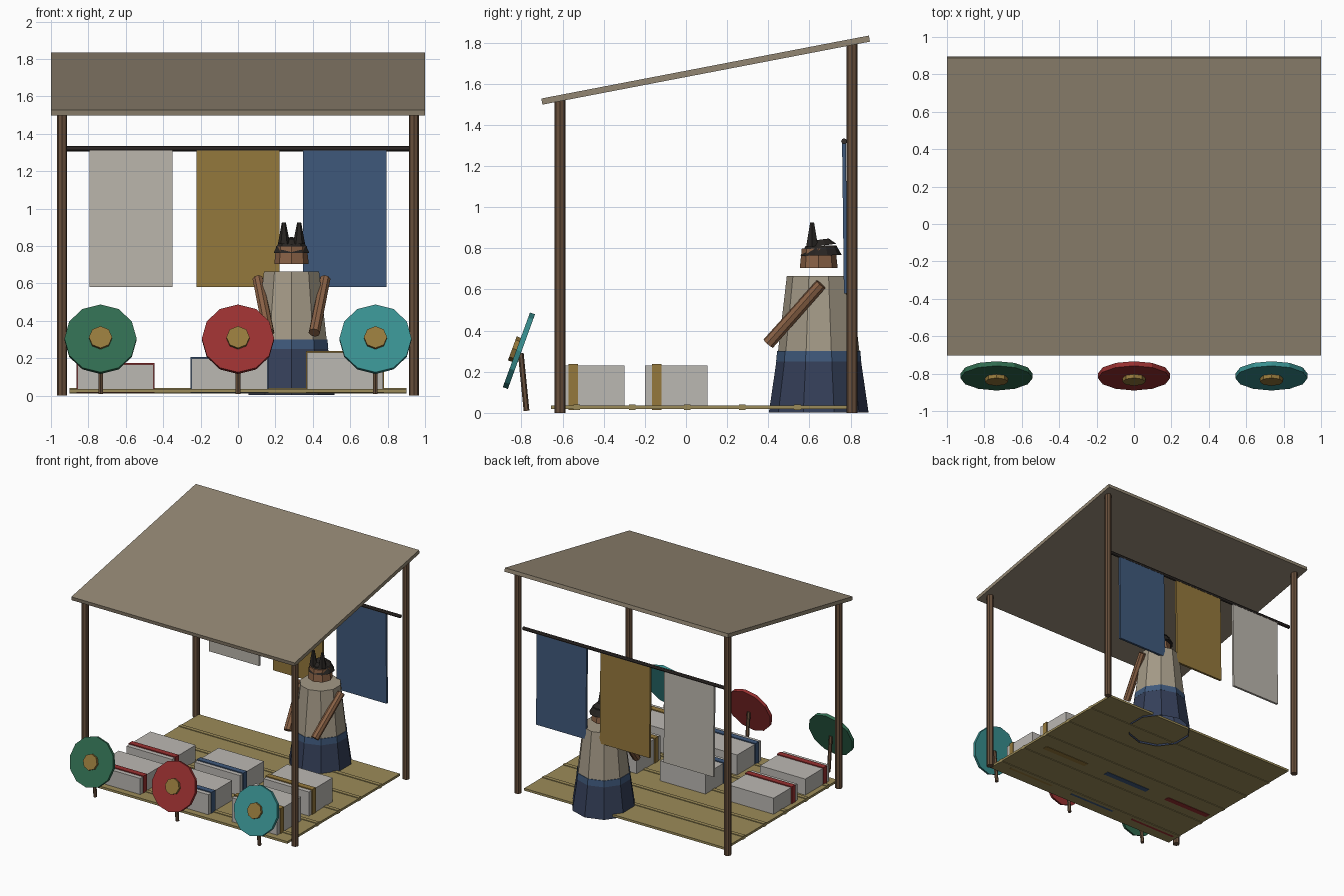
import bpy, math
from mathutils import Vector

if "Cube" in bpy.data.objects:
    bpy.data.objects.remove(bpy.data.objects["Cube"])

COL = {
    "roof": (.29, .24, .17), "wood": (.14, .08, .045), "rod": (.035, .028, .025),
    "linen": (.5, .47, .42), "box": (.5, .48, .45), "gold": (.30, .19, .045),
    "blue": (.05, .1, .2), "green": (.03, .15, .08), "red": (.32, .03, .03),
    "teal": (.04, .28, .28), "mat": (.33, .26, .1), "skirt": (.035, .05, .1),
    "shirt": (.37, .32, .24), "skin": (.25, .12, .06), "hair": (.02, .017, .015),
}
MATS = {}
for key, c in COL.items():
    m = bpy.data.materials.new(key)
    m.diffuse_color = (*c, 1)
    m.use_nodes = True
    m.node_tree.nodes["Principled BSDF"].inputs["Base Color"].default_value = m.diffuse_color
    MATS[key] = m


def finish(name, mat):
    o = bpy.context.object
    o.name = name
    o.data.materials.append(MATS[mat])
    return o


def box(name, mat, lo, hi, rx=0.0):
    """Box from its low and high corners, tilted about x."""
    lo, hi = Vector(lo), Vector(hi)
    bpy.ops.mesh.primitive_cube_add(size=1, location=(lo + hi) / 2, rotation=(rx, 0, 0))
    bpy.context.object.scale = hi - lo
    return finish(name, mat)


def tube(name, mat, a, b, r1, r2=None, n=8, fill='NGON'):
    """Straight or tapered n-sided tube from a to b."""
    a, b = Vector(a), Vector(b)
    d = b - a
    rot = d.to_track_quat('Z', 'Y').to_euler()
    bpy.ops.mesh.primitive_cone_add(vertices=n, radius1=r1, radius2=r1 if r2 is None else r2,
                                    depth=d.length, end_fill_type=fill,
                                    location=(a + b) / 2, rotation=rot)
    return finish(name, mat)


# sloping roof slab
box("roof", "roof", (-1, -.715, 1.651), (1, .906, 1.681), math.atan2(.306, 1.592))

# four posts and the hanging rod
for side, x in (("left", -.94), ("right", .94)):
    tube("front_post_" + side, "wood", (x, -.612, 0), (x, -.612, 1.52), .027)
    tube("back_post_" + side, "wood", (x, .807, 0), (x, .807, 1.805), .027)
tube("cloth_rod", "rod", (-.92, .768, 1.32), (.92, .768, 1.32), .014)

# hanging cloths
for name, x in (("linen", -.572), ("gold", 0), ("blue", .57)):
    box("cloth_" + name, name, (x - .223, .763, .58), (x + .223, .781, 1.315), math.radians(.7))

# floor mat with raised strips
box("floor_mat", "mat", (-.9, -.655, .018), (.9, .785, .036))
for i in range(5):
    y = -.53 + i * .268
    box("mat_strip", "mat", (-.9, y - .016, .013), (.9, y + .016, .041))

# two rows of strapped boxes
for x, top, strap in ((-.655, .166, "red"), (-.045, .198, "blue"), (.572, .23, "gold")):
    for y in (-.605, -.2):
        box("goods_box", "box", (x - .203, y, .022), (x + .203, y + .305, top))
        box("box_strap", strap, (x - .209, y + .035, .015), (x + .209, y + .08, top + .008))

# round display fans on sticks
tilt = math.radians(20)
axis = Vector((0, -math.cos(tilt), math.sin(tilt)))
for x, mat in ((-.735, "green"), (0, "red"), (.735, "teal")):
    c = Vector((x, -.812, .302))
    tube("fan_disc", mat, c - axis * .013, c + axis * .013, .193, n=12)
    tube("fan_hub", "gold", c + axis * .01, c + axis * .034, .062, n=8)
    tube("fan_stick", "wood", (x, -.775, .01), (x, -.803, .29), .014, n=6)

# seller: open skirt, belt, tunic
px, py = .286, .645
tube("skirt", "skirt", (px, py, .003), (px, py, .29), .242, .2, 10, 'NOTHING')
tube("belt", "blue", (px, py, .25), (px, py, .3), .207, .202, 10)
tube("tunic", "shirt", (px, py, .28), (px, py, .665), .2, .155, 10)

# arms reaching forward
for side, s in (("left", -1), ("right", 1)):
    tube("arm_" + side, "skin", (px + s * .18, .656, .625), (px + s * .122, .4, .337), .029, .031, 8)

# head, hair cap and two hair knots
tube("head", "skin", (px, py, .705), (px, py, .8), .092, .082, 8)
tube("hair_brim", "hair", (px, .657, .765), (px, .656, .812), .1, .075, 10)
tube("hair_crown", "hair", (px, .656, .812), (px, .652, .842), .075, .042, 10)
for side, s in (("left", -1), ("right", 1)):
    tube("hair_knot_" + side, "hair", (px + s * .04, .613, .81), (px + s * .041, .613, .925), .033, .011, 6)
